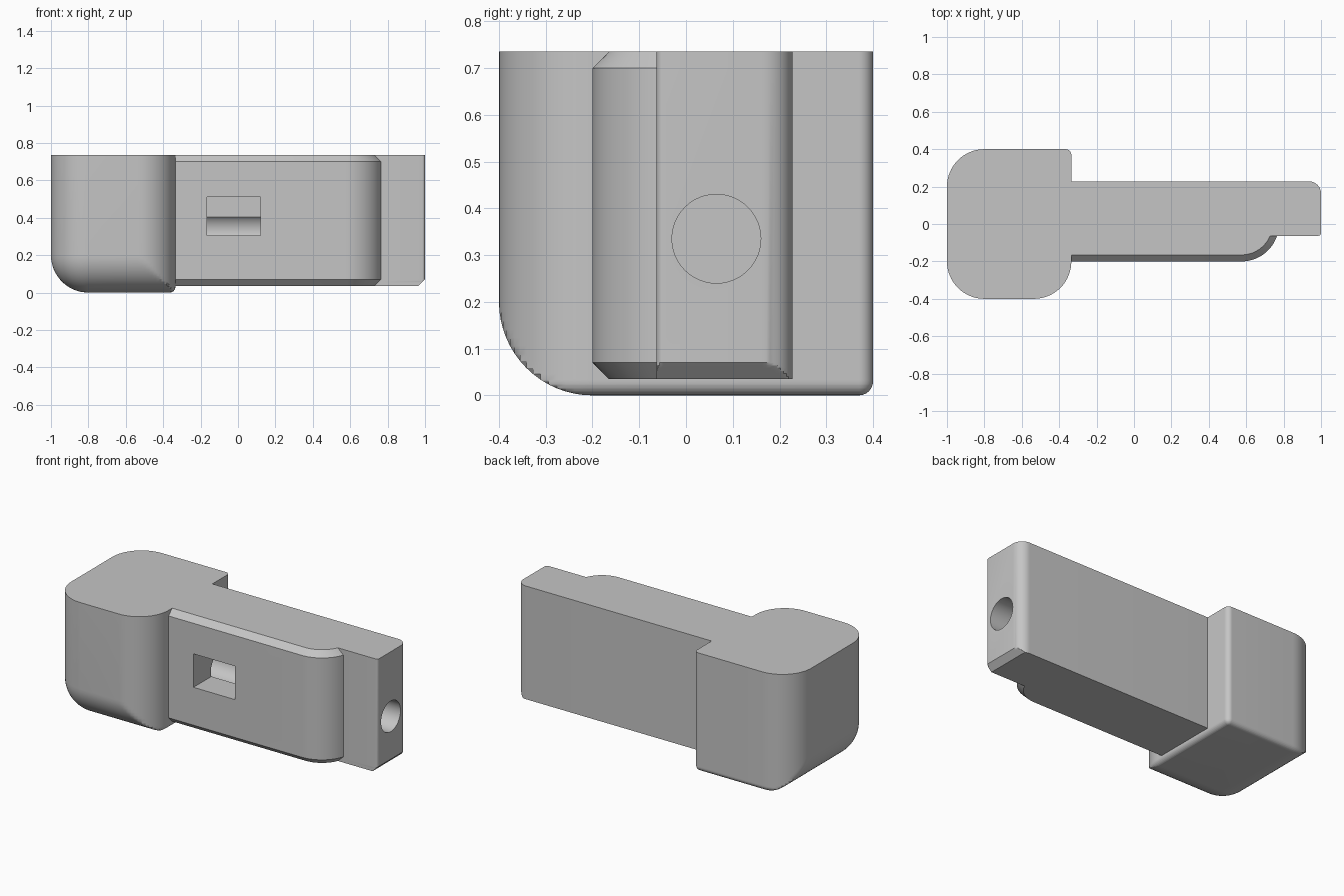
import bpy, bmesh
from math import sin, cos, pi, asin, sqrt, radians
from mathutils import Matrix

cube = bpy.data.objects.get("Cube")
if cube:
    bpy.data.objects.remove(cube, do_unlink=True)

grey = bpy.data.materials.new("plain grey")
grey.use_nodes = True
colour = (0.56, 0.56, 0.56, 1)
grey.diffuse_color = colour
grey.node_tree.nodes["Principled BSDF"].inputs["Base Color"].default_value = colour

TOP = 0.735
STEPS = 16


def arc(cx, cy, r, start, end, steps=STEPS):
    """Points along an arc, angles in radians."""
    angles = [start + (end - start) * i / steps for i in range(steps + 1)]
    return [(cx + r * cos(a), cy + r * sin(a)) for a in angles]


def make_object(name, bm):
    mesh = bpy.data.meshes.new(name)
    bm.to_mesh(mesh)
    bm.free()
    obj = bpy.data.objects.new(name, mesh)
    bpy.context.collection.objects.link(obj)
    mesh.materials.append(grey)
    return obj


def loft(name, section, levels):
    """Stack the outlines section(z) into a closed solid."""
    bm = bmesh.new()
    rings = [[bm.verts.new((x, y, z)) for x, y in section(z)] for z in levels]
    count = len(rings[0])
    for low, high in zip(rings, rings[1:]):
        for i in range(count):
            j = (i + 1) % count
            bm.faces.new((low[i], low[j], high[j], high[i]))
    bm.faces.new(rings[0][::-1])
    bm.faces.new(rings[-1])
    bmesh.ops.remove_doubles(bm, verts=bm.verts, dist=0.00005)
    bmesh.ops.dissolve_degenerate(bm, edges=bm.edges, dist=0.00005)
    bmesh.ops.recalc_face_normals(bm, faces=bm.faces)
    return make_object(name, bm)


def smooth(obj):
    bpy.ops.object.select_all(action='DESELECT')
    obj.select_set(True)
    bpy.context.view_layer.objects.active = obj
    bpy.ops.object.shade_smooth_by_angle(angle=radians(25))


# Head block: large rounding on the left end and front, small on the rest
BIG, SMALL = 0.2, 0.03


def inset(z, r):
    return r - sqrt(max(0, r * r - (r - z) ** 2)) if z < r else 0


def head_section(z):
    big, small = inset(z, BIG), inset(z, SMALL)
    x_min, y_min = -1 + big, -0.4 + big
    pts = arc(-0.8, -0.2, BIG - big, pi, 1.5 * pi)
    pts += arc(-0.535, -0.2, BIG - small, 1.5 * pi, 2 * pi)
    pts += arc(-0.365, 0.37, SMALL - small, 0, pi / 2)
    pts += arc(-0.8, 0.2, BIG - small, pi / 2, pi)
    return [(max(x, x_min), max(y, y_min)) for x, y in pts]


levels = {TOP}
for radius, steps in ((BIG, STEPS), (SMALL, 6)):
    levels |= {round(radius * (1 - sin(pi / 2 * i / steps)), 5) for i in range(steps + 1)}
head = loft("head_block", head_section, sorted(levels))
smooth(head)

# Arm with a chamfered, round-ended raised pad along its front
BASE, CHAMFER, BACK, FRONT = 0.035, 0.035, 0.228, -0.063


def arm_section(z):
    low = max(0, BASE + CHAMFER - z)
    off = max(low, z - (TOP - CHAMFER), 0)
    r = 0.2 - off
    pts = [(-0.335, BACK), (-0.335, -r)]
    pts += arc(0.575, 0, r, -pi / 2, asin(FRONT / r))
    pts += arc(0.985, FRONT + 0.015, 0.015, -pi / 2, 0, 5)
    pts += arc(0.935, BACK - 0.065, 0.065, 0, pi / 2, 12)
    return [(min(x, 1 - low), y) for x, y in pts]


arm_levels = [BASE + CHAMFER * i / 6 for i in range(7)] + [TOP - CHAMFER, TOP]
arm = loft("arm", arm_section, arm_levels)

# Cutters: long bore from the end and a rectangular window into it
bm = bmesh.new()
bmesh.ops.create_cone(bm, cap_ends=True, segments=48, radius1=0.095, radius2=0.095, depth=1.4,
                      matrix=Matrix.Translation((0.4, 0.065, 0.335)) @ Matrix.Rotation(pi / 2, 4, 'Y'))
bore = make_object("bore_cutter", bm)

bm = bmesh.new()
bmesh.ops.create_cube(bm, size=1, matrix=Matrix.Translation((-0.0225, -0.0855, 0.4075))
                      @ Matrix.Diagonal((0.285, 0.429, 0.207, 1)))
window = make_object("window_cutter", bm)

for cutter in (bore, window):
    cutter.hide_render = True
    mod = arm.modifiers.new(cutter.name, 'BOOLEAN')
    mod.operation = 'DIFFERENCE'
    mod.solver = 'EXACT'
    mod.object = cutter

# Bake the cuts, then drop the cutters
bpy.context.view_layer.update()
graph = bpy.context.evaluated_depsgraph_get()
cut_mesh = bpy.data.meshes.new_from_object(arm.evaluated_get(graph))
arm.modifiers.clear()
arm.data = cut_mesh
for cutter in (bore, window):
    bpy.data.objects.remove(cutter, do_unlink=True)
smooth(arm)
